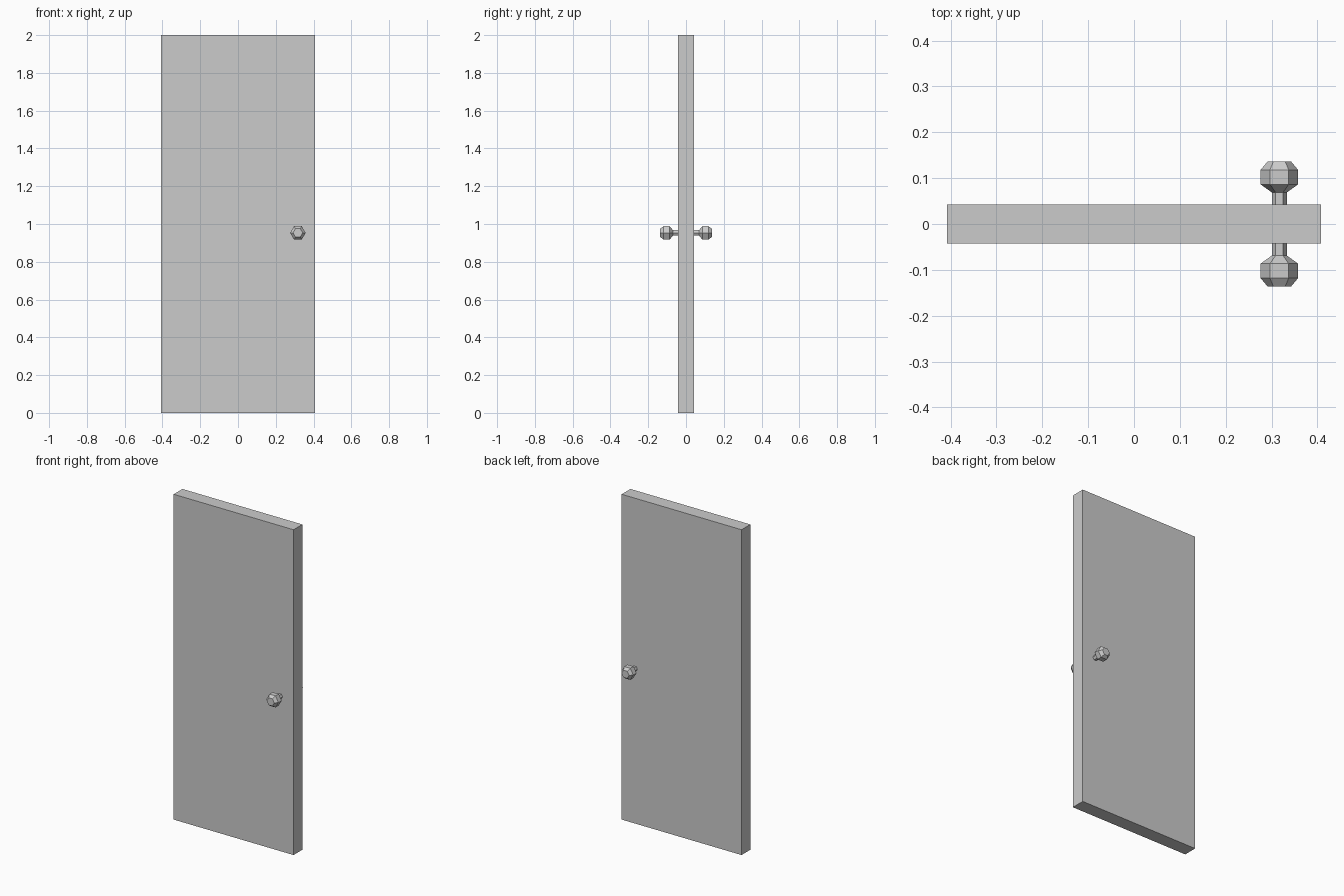
import bpy, bmesh
from math import cos, sin, pi

if "Cube" in bpy.data.objects:
    bpy.data.objects.remove(bpy.data.objects["Cube"])

KNOB_X, KNOB_Z = 0.317, 0.953
SIDES = 6

def add_object(name, bm):
    bmesh.ops.recalc_face_normals(bm, faces=bm.faces)
    mesh = bpy.data.meshes.new(name)
    bm.to_mesh(mesh)
    bm.free()
    obj = bpy.data.objects.new(name, mesh)
    bpy.context.collection.objects.link(obj)
    return obj

# Door panel
bm = bmesh.new()
bmesh.ops.create_cube(bm, size=1)
for v in bm.verts:
    v.co.x *= 0.815
    v.co.y *= 0.0853
    v.co.z = (v.co.z + 0.5) * 2
add_object("door_panel", bm)

# Hexagonal knob with stem: (radius, distance from the door's middle plane)
PROFILE = [(0.0165, 0.0426), (0.0165, 0.069), (0.041, 0.0865),
           (0.041, 0.118), (0.0255, 0.1365)]

def add_knob(name, side):
    bm = bmesh.new()
    rings = [[bm.verts.new((KNOB_X + r * cos(2 * pi * i / SIDES), side * y,
                            KNOB_Z + r * sin(2 * pi * i / SIDES)))
              for i in range(SIDES)] for r, y in PROFILE]
    for a, b in zip(rings, rings[1:]):
        for i in range(SIDES):
            j = (i + 1) % SIDES
            bm.faces.new((a[i], a[j], b[j], b[i]))
    bm.faces.new(rings[0])
    bm.faces.new(rings[-1])
    add_object(name, bm)

add_knob("front_knob", -1)
add_knob("back_knob", 1)
